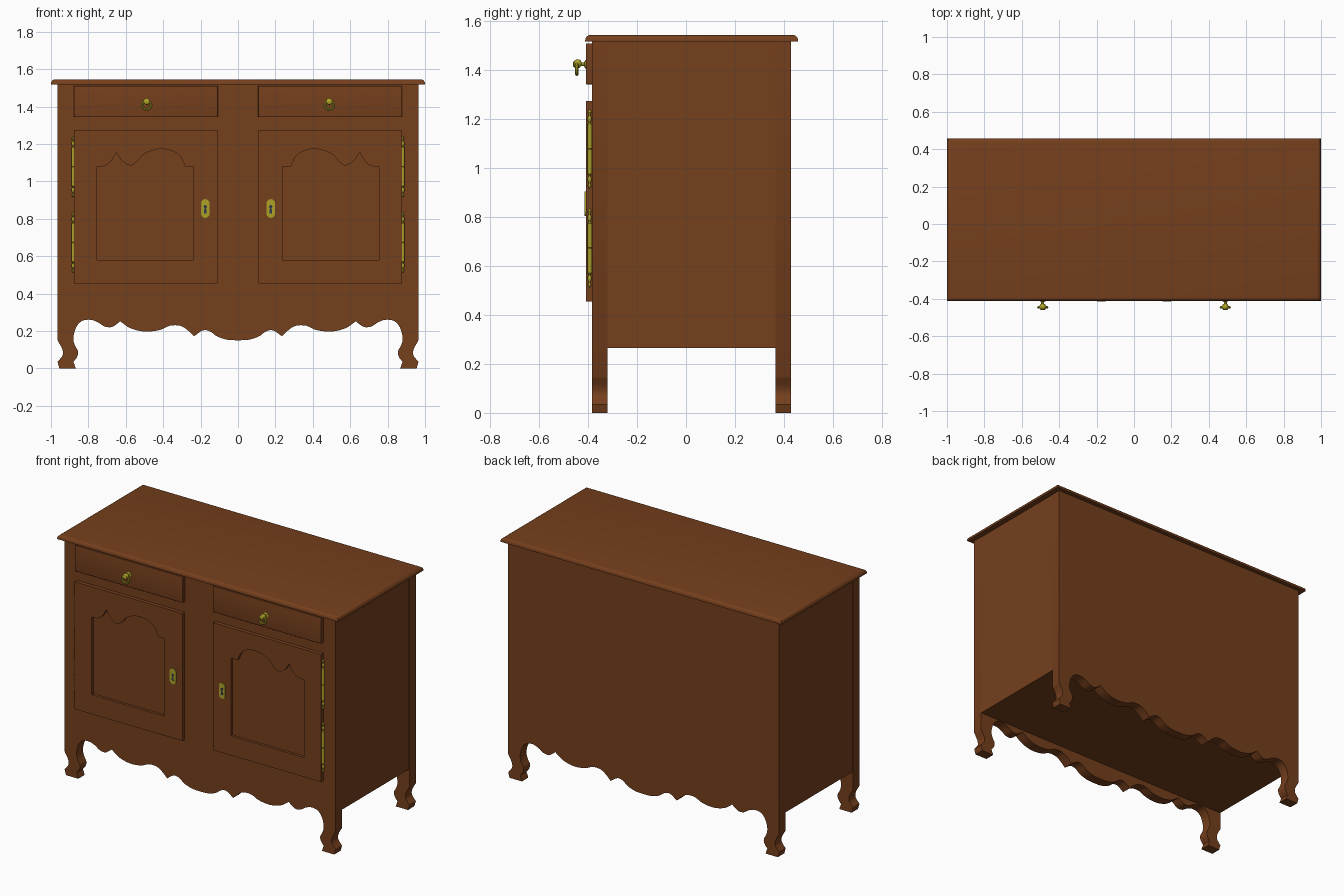
import bpy, bmesh, math
from mathutils import Vector

if "Cube" in bpy.data.objects:
    bpy.data.objects.remove(bpy.data.objects["Cube"])


def material(name, rgb):
    m = bpy.data.materials.new(name)
    m.diffuse_color = (*rgb, 1)
    m.use_nodes = True
    m.node_tree.nodes["Principled BSDF"].inputs["Base Color"].default_value = m.diffuse_color
    return m


WOOD = material("wood", (0.18, 0.05, 0.012))
BRASS = material("brass", (0.42, 0.36, 0.02))
DARK = material("dark", (0.03, 0.04, 0.07))


def finish(ob, mat, angle=35):
    ob.data.materials.clear()
    ob.data.materials.append(mat)
    bpy.ops.object.select_all(action='DESELECT')
    ob.select_set(True)
    bpy.context.view_layer.objects.active = ob
    bpy.ops.object.shade_smooth_by_angle(angle=math.radians(angle))
    return ob


def add_bmesh(name, bm, mat):
    bmesh.ops.recalc_face_normals(bm, faces=bm.faces)
    me = bpy.data.meshes.new(name)
    bm.to_mesh(me)
    bm.free()
    ob = bpy.data.objects.new(name, me)
    bpy.context.collection.objects.link(ob)
    return finish(ob, mat)


def box(name, lo, hi, mat, bevel=0, top_only=False):
    bm = bmesh.new()
    bmesh.ops.create_cube(bm, size=1)
    for v in bm.verts:
        v.co = Vector([lo[i] if v.co[i] < 0 else hi[i] for i in range(3)])
    if bevel:
        edges = [e for e in bm.edges
                 if not top_only or all(v.co.z > hi[2] - 1e-5 for v in e.verts)]
        bmesh.ops.bevel(bm, geom=edges, offset=bevel, segments=4, profile=0.5,
                        affect='EDGES')
    return add_bmesh(name, bm, mat)


def prism(name, loops, y0, y1, mat):
    """Extrude x/z outlines (inner loops become holes) from y0 to y1."""
    cu = bpy.data.curves.new(name, 'CURVE')
    cu.dimensions = '2D'
    cu.fill_mode = 'BOTH'
    cu.extrude = abs(y1 - y0) / 2
    for pts in loops:
        s = cu.splines.new('POLY')
        s.points.add(len(pts) - 1)
        for p, (x, z) in zip(s.points, pts):
            p.co = (x, z, 0, 1)
        s.use_cyclic_u = True
    ob = bpy.data.objects.new(name, cu)
    bpy.context.collection.objects.link(ob)
    ob.rotation_euler.x = math.pi / 2
    ob.location.y = (y0 + y1) / 2
    bpy.ops.object.select_all(action='DESELECT')
    ob.select_set(True)
    bpy.context.view_layer.objects.active = ob
    bpy.ops.object.convert(target='MESH')
    return finish(bpy.context.object, mat)


def smooth(pts, n=4):
    """Catmull-Rom through one run of points between cusps."""
    p = [Vector(q) for q in pts]
    p = [2 * p[0] - p[1]] + p + [2 * p[-1] - p[-2]]
    out = []
    for a, b, c, d in zip(p, p[1:], p[2:], p[3:]):
        for i in range(n):
            t = i / n
            out.append(tuple(0.5 * (2 * b + (c - a) * t + (2*a - 5*b + 4*c - d) * t*t
                                    + (3*b - a - 3*c + d) * t**3)))
    return out + [pts[-1]]


def chain(runs):
    out = []
    for r in runs:
        pts = smooth(r) if len(r) > 2 else list(r)
        out += pts[1:] if out else pts
    return out


def lathe(name, profile, loc, mat, axis='Z', steps=16):
    bm = bmesh.new()
    vs = [bm.verts.new((r, 0, h)) for r, h in profile]
    es = [bm.edges.new(e) for e in zip(vs, vs[1:])]
    bmesh.ops.spin(bm, geom=vs + es, cent=(0, 0, 0), axis=(0, 0, 1),
                   angle=2 * math.pi, steps=steps)
    bmesh.ops.remove_doubles(bm, verts=bm.verts, dist=1e-5)
    ob = add_bmesh(name, bm, mat)
    ob.location = loc
    if axis == 'Y':
        ob.rotation_euler.x = math.pi / 2   # profile height points to -y
    return ob


# Front and back boards: scalloped apron with shaped feet
half = chain([
    [(0, .15), (.055, .153), (.11, .17), (.15, .198), (.188, .203), (.235, .172)],
    [(.235, .172), (.27, .205), (.31, .228), (.365, .228), (.42, .205), (.50, .197),
     (.575, .215), (.63, .252)],
    [(.63, .252), (.655, .232), (.68, .22), (.715, .225), (.75, .247), (.79, .26),
     (.835, .253), (.865, .22), (.88, .165), (.873, .125), (.855, .09), (.861, .06),
     (.88, .035)],
    [(.88, .035), (.867, 0)], [(.867, 0), (.955, 0)], [(.955, 0), (.965, .035)],
    [(.965, .035), (.938, .07), (.94, .105), (.965, .15)],
    [(.965, .15), (.965, 1.52)]])
outline = half + [(-x, z) for x, z in reversed(half[1:])]
prism("front_board", [outline], -.385, -.32, WOOD)
prism("back_board", [outline], .365, .43, WOOD)

# Carcass and top
box("carcass", (-.963, -.325, .265), (.963, .37, 1.518), WOOD)
box("table_top", (-1, -.412, 1.518), (1, .458, 1.545), WOOD, .022, True)

# Door opening outline, arched with a small pointed shoulder (left door)
arch = chain([
    [(-.755, .58), (-.755, 1.08)], [(-.755, 1.08), (-.72, 1.08)],
    [(-.72, 1.08), (-.685, 1.10), (-.65, 1.155)],
    [(-.65, 1.155), (-.62, 1.11), (-.575, 1.085), (-.54, 1.105), (-.51, 1.14),
     (-.46, 1.165), (-.40, 1.173), (-.34, 1.158), (-.305, 1.128), (-.283, 1.08)],
    [(-.283, 1.08), (-.237, 1.08)], [(-.237, 1.08), (-.237, .58)]])

# Hinge half profile (radius, height), mirrored to give finials at both ends
hinge = [(0, .162), (.005, .157), (.007, .150), (.004, .142), (.004, .136), (.008, .130),
         (.008, .118), (.004, .112), (.004, .108), (.009, .102), (.009, .002), (.0075, 0)]
hinge += [(r, -h) for r, h in reversed(hinge[:-1])]

for side, s in (("left", 1), ("right", -1)):
    def flip(pts):
        return [(s * x, z) for x, z in pts]

    # Door frame, sunk panel and drawer front
    door = [(-.877, .455), (-.877, 1.275), (-.11, 1.275), (-.11, .455)]
    prism(side + "_door_frame", [flip(door), flip(arch)], -.409, -.384, WOOD)
    prism(side + "_door_panel", [flip(arch)], -.392, -.384, WOOD)
    xa, xb = sorted((-.877 * s, -.107 * s))
    box(side + "_drawer_front", (xa, -.409, 1.343), (xb, -.38, 1.51), WOOD, .004)

    # Drawer pull: stem, ball and hanging ring
    x = -.488 * s
    lathe(side + "_pull_stem", [(0, 0), (.017, 0), (.017, .004), (.008, .008),
          (.008, .03), (.014, .036), (.014, .049), (.008, .053), (0, .053)],
          (x, -.408, 1.425), BRASS, 'Y')
    bpy.ops.mesh.primitive_uv_sphere_add(segments=16, ring_count=10, radius=.018,
                                         location=(x, -.443, 1.427))
    bpy.context.object.name = side + "_pull_ball"
    finish(bpy.context.object, BRASS)
    bpy.ops.mesh.primitive_torus_add(major_segments=24, minor_segments=8,
                                     major_radius=.023, minor_radius=.007,
                                     location=(x, -.446, 1.407),
                                     rotation=(math.pi / 2, 0, 0))
    bpy.context.object.name = side + "_pull_ring"
    finish(bpy.context.object, BRASS)

    # Key plate with keyhole
    cx, cz = -.175 * s, .855
    plate = [(cx + .022 * math.cos(a), cz + math.copysign(.03, math.sin(a))
              + .02 * math.sin(a))
             for a in [math.radians(7.5 + 15 * i) for i in range(24)]]
    prism(side + "_key_plate", [plate], -.414, -.408, BRASS)
    hole = [(cx + .009 * math.cos(a), cz + .01 + .009 * math.sin(a))
            for a in [math.radians(-60 + 30 * i) for i in range(11)]]
    hole += [(cx - .008, cz - .026), (cx + .008, cz - .026)]
    prism(side + "_keyhole", [hole], -.415, -.413, DARK)

    # Two hinges on the outer door edge
    for label, z in (("upper", 1.078), ("lower", .673)):
        lathe(f"{side}_{label}_hinge", hinge, (-.882 * s, -.394, z), BRASS)
